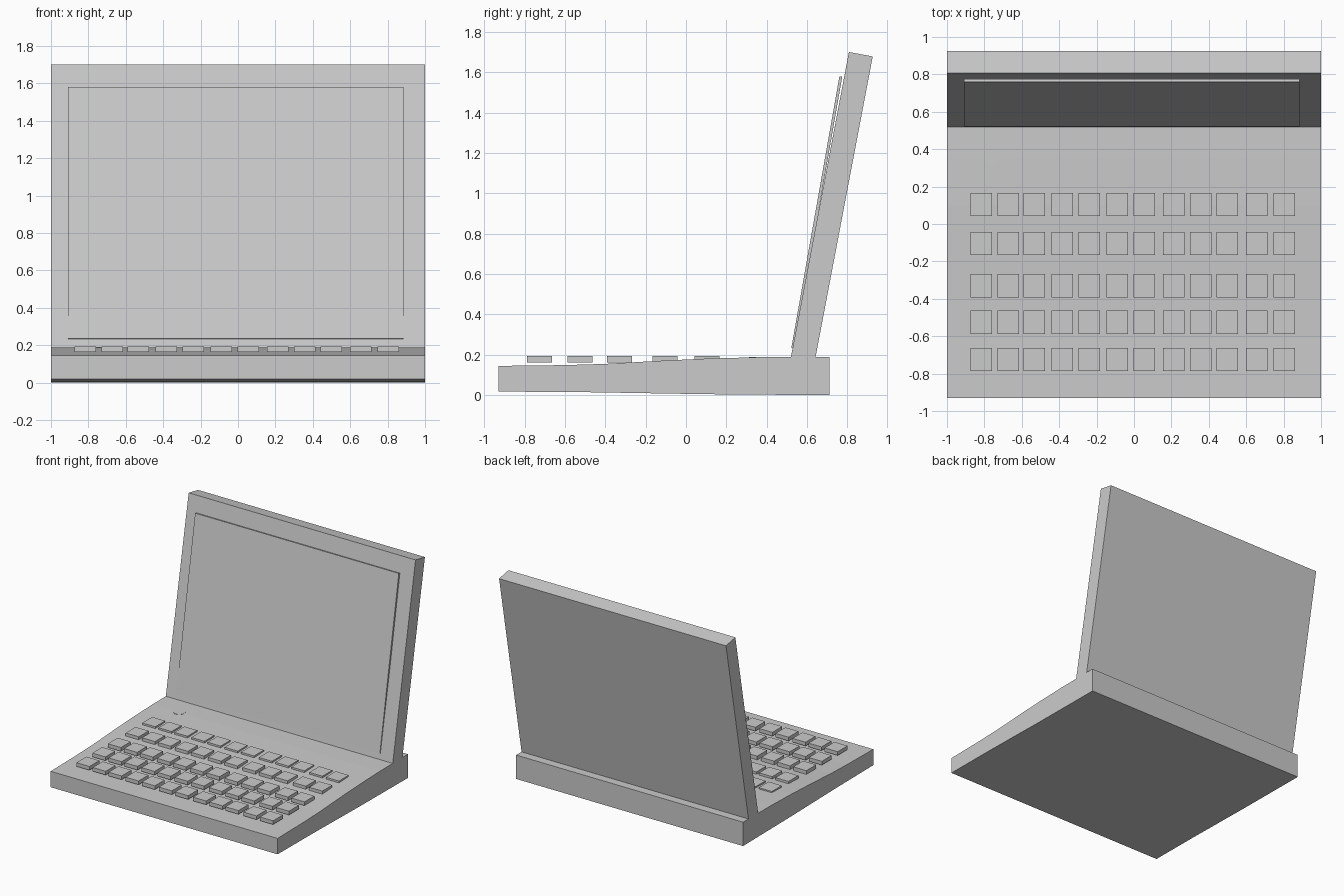
import bpy, bmesh

if "Cube" in bpy.data.objects:
    bpy.data.objects.remove(bpy.data.objects["Cube"])


def extrude_profile(name, pts, x0, x1):
    """Extrude a (y, z) side profile along x."""
    bm = bmesh.new()
    face = bm.faces.new([bm.verts.new((x0, y, z)) for y, z in pts])
    ext = bmesh.ops.extrude_face_region(bm, geom=[face])
    verts = [g for g in ext["geom"] if isinstance(g, bmesh.types.BMVert)]
    bmesh.ops.translate(bm, verts=verts, vec=(x1 - x0, 0, 0))
    bmesh.ops.recalc_face_normals(bm, faces=bm.faces)
    mesh = bpy.data.meshes.new(name)
    bm.to_mesh(mesh)
    bm.free()
    obj = bpy.data.objects.new(name, mesh)
    bpy.context.collection.objects.link(obj)
    return obj


# Keyboard base: wedge that thickens towards the hinge
extrude_profile("base", [
    (-0.93, 0.018), (-0.5, 0.015), (0.1, 0.005), (0.71, 0.0),
    (0.71, 0.19), (0.35, 0.188), (0.1, 0.181), (-0.1, 0.172),
    (-0.4, 0.155), (-0.6, 0.149), (-0.93, 0.145)], -1, 1)

# Tilted lid, sunk slightly into the base
extrude_profile("lid", [
    (0.517, 0.175), (0.635, 0.153), (0.925, 1.678), (0.807, 1.70)], -1, 1)

# Thin screen panel, leaning a little off the lid at the top
extrude_profile("screen", [
    (0.522, 0.235), (0.537, 0.232), (0.774, 1.577), (0.76, 1.58)], -0.91, 0.885)

# Keys: five rows of twelve
key_x = [-0.873, -0.73, -0.59, -0.44, -0.297, -0.147,
         -0.003, 0.155, 0.30, 0.44, 0.60, 0.745]
key_y = [-0.787, -0.587, -0.392, -0.167, 0.042]
for y in key_y:
    for x in key_x:
        extrude_profile("key", [(y, 0.163), (y + 0.124, 0.163),
                                (y + 0.124, 0.193), (y, 0.193)], x, x + 0.115)

# Round power button, almost flush with the base
bpy.ops.mesh.primitive_cylinder_add(vertices=16, radius=0.043, depth=0.03,
                                    location=(-0.765, 0.355, 0.175))
bpy.context.object.name = "power_button"
